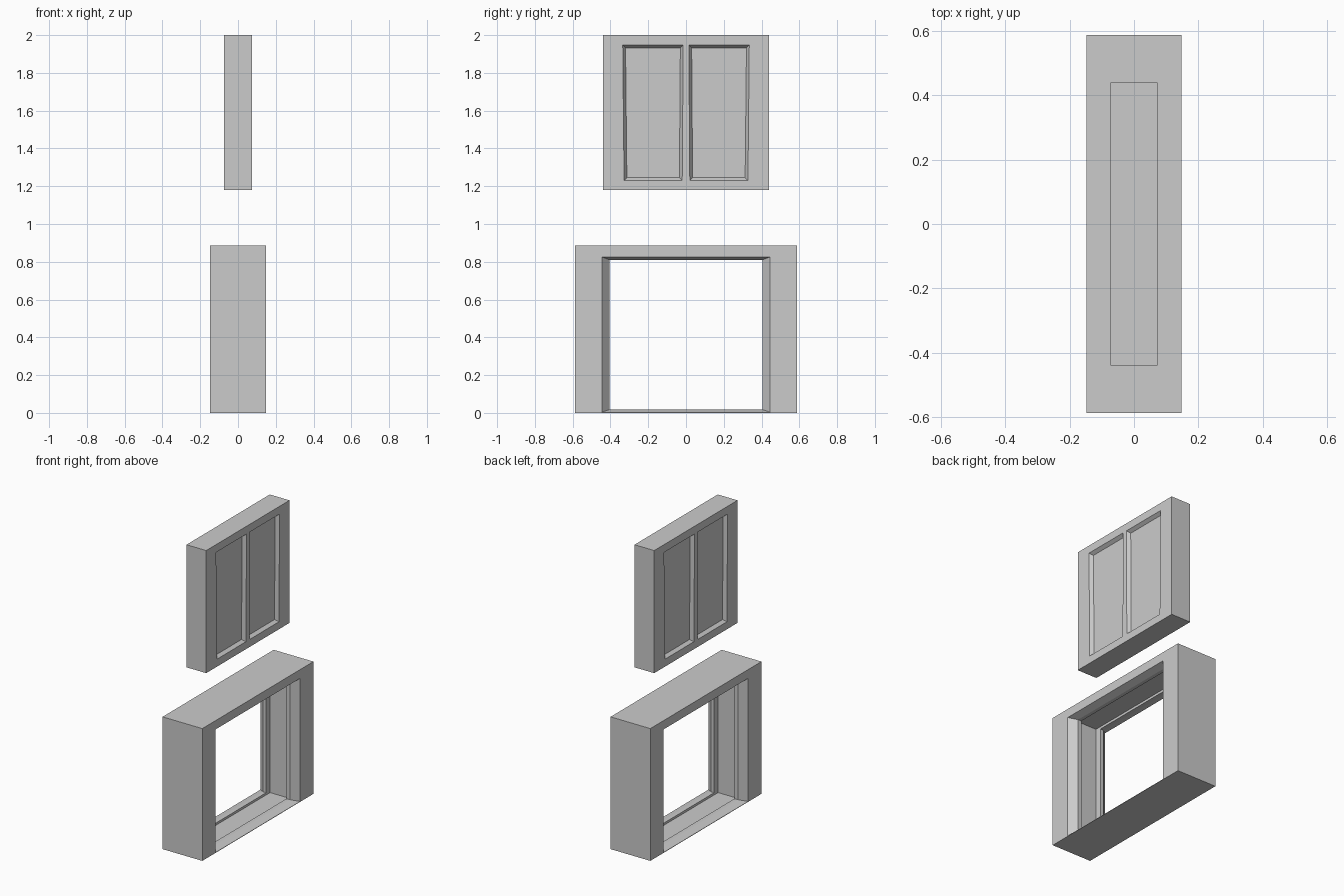
import bpy, bmesh

if "Cube" in bpy.data.objects:
    bpy.data.objects.remove(bpy.data.objects["Cube"])


def loft(name, loops, cyclic=False):
    """Skin a list of four-point loops; cap the ends or close into a ring."""
    bm = bmesh.new()
    rings = [[bm.verts.new(p) for p in loop] for loop in loops]
    pairs = list(zip(rings, rings[1:]))
    if cyclic:
        pairs.append((rings[-1], rings[0]))
    else:
        bm.faces.new(rings[0])
        bm.faces.new(rings[-1])
    for a, b in pairs:
        for i in range(4):
            j = (i + 1) % 4
            bm.faces.new((a[i], a[j], b[j], b[i]))
    bmesh.ops.recalc_face_normals(bm, faces=bm.faces)
    mesh = bpy.data.meshes.new(name)
    bm.to_mesh(mesh)
    bm.free()
    obj = bpy.data.objects.new(name, mesh)
    bpy.context.collection.objects.link(obj)
    return obj


def rect(x, half, low, high):
    return [(x, -half, low), (x, half, low), (x, half, high), (x, -half, high)]


# Door frame: bevelled opening, raised lips and a sliding groove between them
outer = (0.587, 0.0, 0.885)
wide = (0.446, 0.003, 0.826)
lip = (0.405, 0.018, 0.81)
half_profile = [(0.147, outer), (0.147, wide), (0.10, lip), (0.075, lip), (0.075, wide)]
profile = half_profile + [(-x, r) for x, r in reversed(half_profile)]
loft("door_frame", [rect(x, *r) for x, r in profile], cyclic=True)

# Door panel
panel = loft("door_panel", [rect(x, 0.44, 1.18, 2.0) for x in (-0.073, 0.073)])


def pane_loop(x, sx, sy, grow):
    """Slightly tapered pane outline, wider at the top."""
    return [(sx * x, sy * y, z) for y, z in (
        (0.035 - grow, 1.245 - grow), (0.313 + grow, 1.245 - grow),
        (0.320 + grow, 1.933 + grow), (0.030 - grow, 1.933 + grow))]


# Two sunken panes with sloped rims on each side of the panel
for sx in (-1, 1):
    for sy in (-1, 1):
        cutter = loft("pane_cutter", [pane_loop(0.051, sx, sy, 0.0),
                                      pane_loop(0.084, sx, sy, 0.0225)])
        cutter.hide_render = True
        mod = panel.modifiers.new("pane", 'BOOLEAN')
        mod.operation = 'DIFFERENCE'
        mod.solver = 'EXACT'
        mod.object = cutter
        bpy.context.view_layer.objects.active = panel
        bpy.ops.object.modifier_apply(modifier=mod.name)
        bpy.data.objects.remove(cutter)
